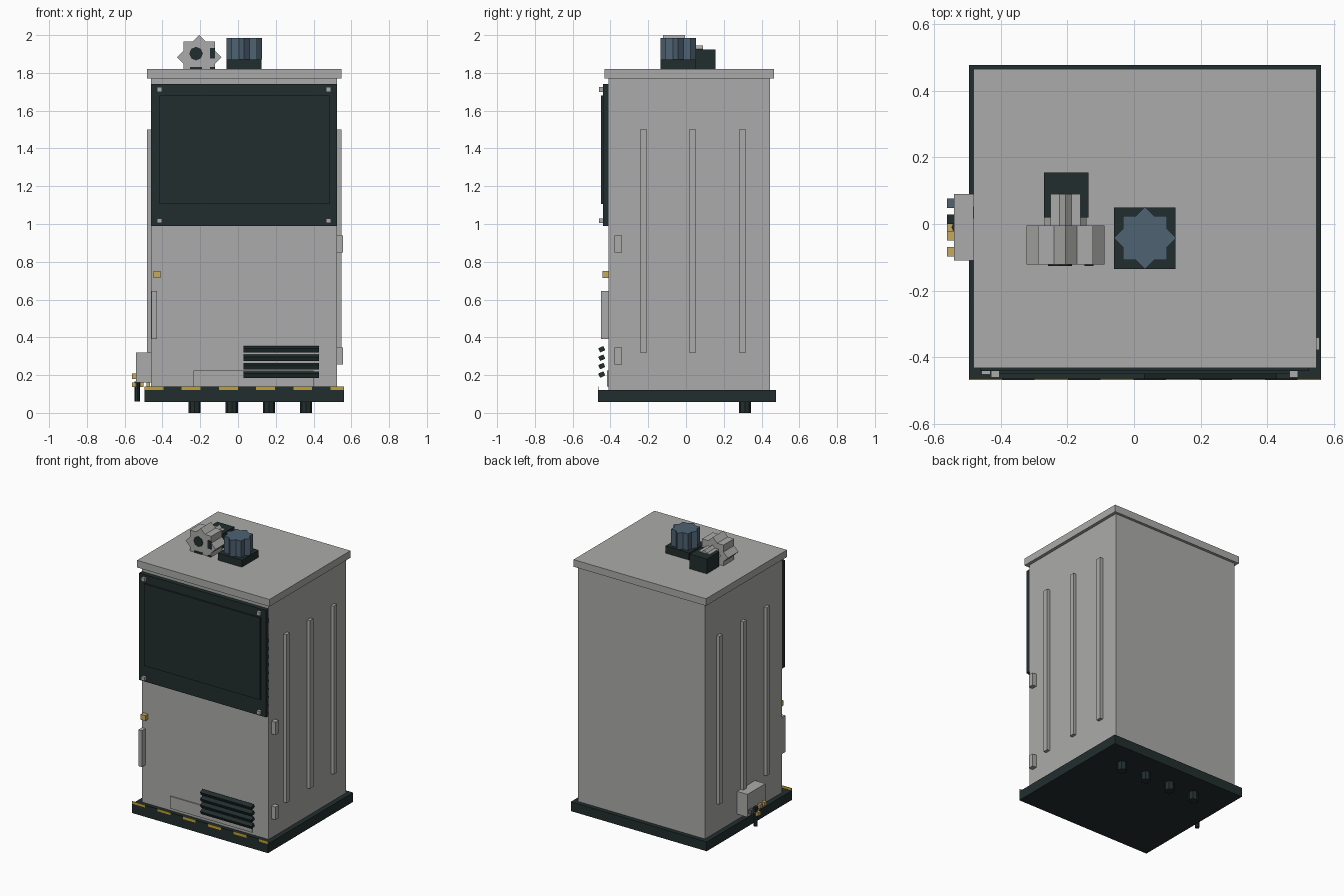
import bpy, bmesh, math

if "Cube" in bpy.data.objects:
    bpy.data.objects.remove(bpy.data.objects["Cube"])


def mat(name, rgb):
    m = bpy.data.materials.new(name)
    m.diffuse_color = (*rgb, 1)
    m.use_nodes = True
    m.node_tree.nodes["Principled BSDF"].inputs["Base Color"].default_value = m.diffuse_color
    return m


GREY = mat("light_grey", (0.41, 0.41, 0.405))
DARK = mat("dark_slate", (0.016, 0.027, 0.027))
BLUE = mat("steel_blue", (0.077, 0.122, 0.168))
BRASS = mat("brass", (0.57, 0.40, 0.11))
YELLOW = mat("hazard_yellow", (0.55, 0.36, 0.03))


def finish(name, bm, m):
    bmesh.ops.recalc_face_normals(bm, faces=bm.faces)
    me = bpy.data.meshes.new(name)
    bm.to_mesh(me)
    bm.free()
    me.materials.append(m)
    ob = bpy.data.objects.new(name, me)
    bpy.context.collection.objects.link(ob)
    return ob


def box(name, x, y, z, m, tilt=0.0):
    """Box from (min, max) pairs, optionally tilted about its own x axis."""
    bm = bmesh.new()
    bmesh.ops.create_cube(bm, size=1)
    bmesh.ops.scale(bm, vec=(x[1] - x[0], y[1] - y[0], z[1] - z[0]), verts=bm.verts)
    ob = finish(name, bm, m)
    ob.location = ((x[0] + x[1]) / 2, (y[0] + y[1]) / 2, (z[0] + z[1]) / 2)
    ob.rotation_euler.x = tilt
    return ob


def prism(name, radii, centre, length, m, along_y=False):
    """Prism whose outline uses the given radii in turn; centre is the start cap."""
    bm = bmesh.new()
    n = len(radii)
    ring = []
    for i, r in enumerate(radii):
        a = 2 * math.pi * i / n
        u, v = r * math.cos(a), r * math.sin(a)
        p = (u, 0, v) if along_y else (u, v, 0)
        ring.append(bm.verts.new([p[k] + centre[k] for k in range(3)]))
    face = bm.faces.new(ring)
    geo = bmesh.ops.extrude_face_region(bm, geom=[face])["geom"]
    bmesh.ops.translate(bm, vec=(0, length, 0) if along_y else (0, 0, length),
                        verts=[g for g in geo if isinstance(g, bmesh.types.BMVert)])
    return finish(name, bm, m)


def star(r):
    """Eight-pointed star: two squares turned 45 degrees."""
    inner = r * math.cos(math.pi / 4) / math.cos(math.pi / 8)
    return [r, inner] * 8


# Cabinet
box("base", (-0.495, 0.56), (-0.467, 0.477), (0.057, 0.122), DARK)
box("cabinet_body", (-0.46, 0.525), (-0.41, 0.446), (0.122, 1.77), GREY)
box("roof_cap", (-0.481, 0.547), (-0.432, 0.465), (1.77, 1.82), GREY)
for i in range(4):
    prism("foot", [0.032] * 8, (-0.23 + 0.197 * i, 0.312, 0), 0.06, DARK)

# Pressed ribs on both sides
for y in (-0.225, 0.035, 0.299):
    box("right_rib", (0.52, 0.547), (y - 0.018, y + 0.018), (0.32, 1.5), GREY)
    box("left_rib", (-0.482, -0.455), (y - 0.018, y + 0.018), (0.32, 1.5), GREY)

# Front panel with raised plate and corner bolts
box("front_panel", (-0.46, 0.525), (-0.44, -0.408), (0.99, 1.74), DARK)
box("panel_plate", (-0.415, 0.485), (-0.45, -0.44), (1.105, 1.68), DARK)
for x in (-0.416, 0.479):
    for z in (1.017, 1.712):
        box("panel_bolt", (x - 0.013, x + 0.013), (-0.46, -0.438),
            (z - 0.013, z + 0.013), GREY)

# Door hardware
box("handle", (-0.457, -0.43), (-0.451, -0.408), (0.39, 0.645), GREY)
box("lock", (-0.447, -0.41), (-0.441, -0.408), (0.715, 0.752), BRASS)
for z in (0.895, 0.3):
    box("hinge", (0.52, 0.556), (-0.378, -0.34), (z - 0.045, z + 0.045), GREY)

# Vent with tilted slats
box("vent_plate", (-0.235, 0.40), (-0.418, -0.408), (0.14, 0.225), GREY)
for z in (0.337, 0.292, 0.248, 0.203):
    box("vent_slat", (0.03, 0.428), (-0.461, -0.431), (z - 0.012, z + 0.012),
        DARK, math.radians(25))

# Hazard strip on the front edge of the base
for i in range(6):
    x = -0.495 + 0.197 * i
    box("hazard_mark", (x, min(x + 0.1, 0.56)), (-0.467, -0.463), (0.12, 0.139), YELLOW)
    if i < 5:
        box("hazard_gap", (x + 0.1, x + 0.197), (-0.467, -0.463), (0.12, 0.139), DARK)

# Junction box with connectors and drain pipe
box("junction_box", (-0.54, -0.455), (-0.109, 0.09), (0.16, 0.32), GREY)
for y, m in ((0.062, BLUE), (0.014, DARK), (-0.035, BRASS), (-0.083, BRASS)):
    box("connector", (-0.56, -0.535), (y - 0.014, y + 0.014), (0.18, 0.208), m)
prism("drain_pipe", [0.014] * 8, (-0.533, -0.01, 0.06), 0.105, DARK)
for x in (-0.55, -0.51, -0.475):
    box("pipe_fitting", (x - 0.01, x + 0.01), (-0.03, 0.0), (0.137, 0.162), BRASS)

# Roof vent with star-shaped cap
box("vent_base", (-0.06, 0.125), (-0.135, 0.05), (1.815, 1.87), DARK)
prism("vent_cap", star(0.094), (0.033, -0.042, 1.87), 0.116, BLUE)

# Roof motor with star-shaped housings
box("motor_mount", (-0.27, -0.137), (0.02, 0.155), (1.815, 1.923), DARK)
prism("motor_housing", star(0.117), (-0.205, -0.122, 1.883), 0.118, GREY, True)
prism("motor_neck", star(0.063), (-0.205, -0.006, 1.883), 0.096, GREY, True)
prism("port_main", [0.036] * 8, (-0.222, -0.126, 1.902), 0.006, DARK, True)
box("port_side", (-0.148, -0.122), (-0.126, -0.12), (1.875, 1.932), DARK)
box("port_lower", (-0.255, -0.19), (-0.126, -0.12), (1.82, 1.832), DARK)
box("port_lower_side", (-0.148, -0.122), (-0.126, -0.12), (1.82, 1.83), DARK)
